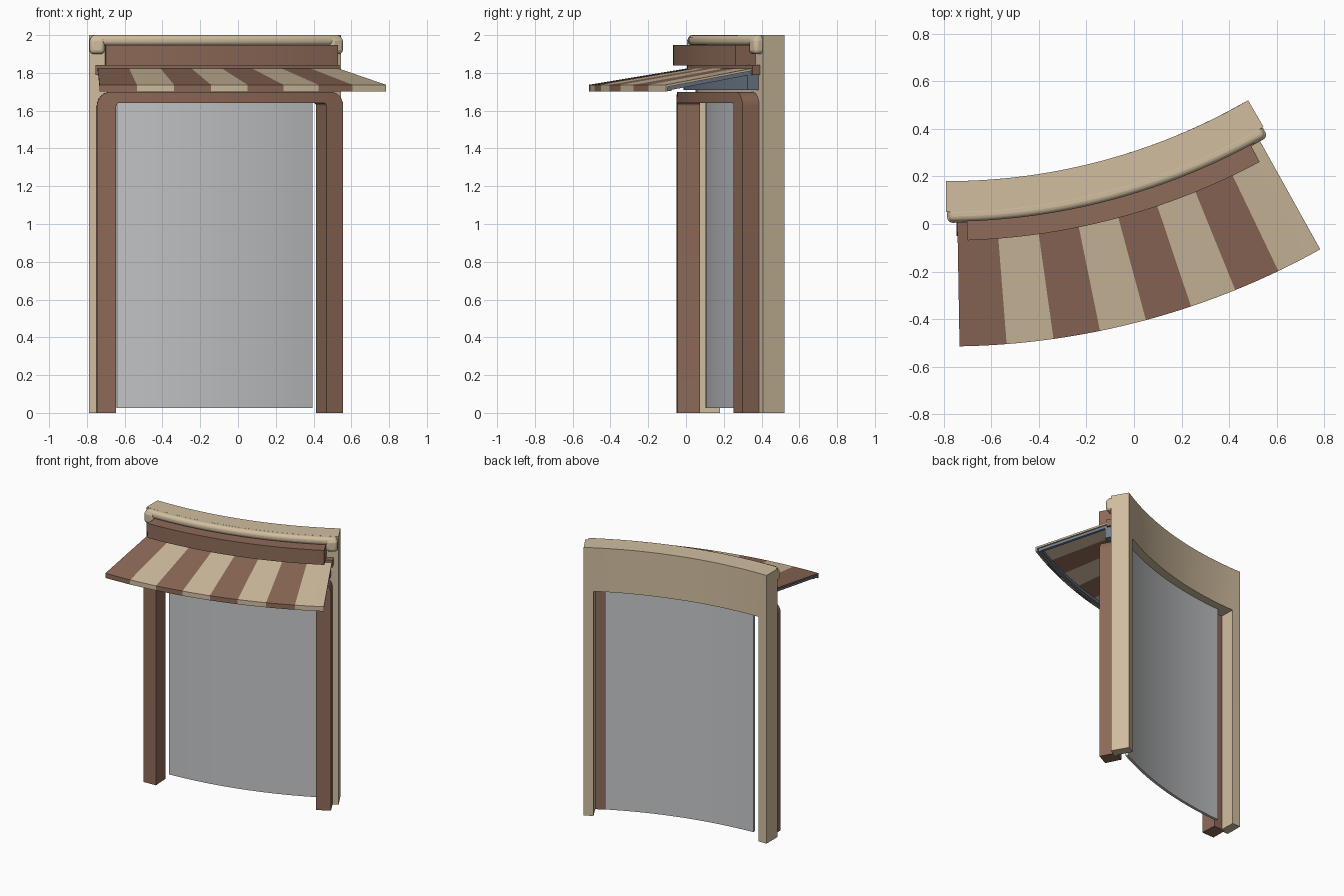
import bpy, bmesh, math

if "Cube" in bpy.data.objects:
    bpy.data.objects.remove(bpy.data.objects["Cube"])

# Everything follows one 30 degree arc around this centre
CX, CY = -0.79, 2.72


def mat(name, col):
    m = bpy.data.materials.new(name)
    m.diffuse_color = (*col, 1)
    m.use_nodes = True
    m.node_tree.nodes["Principled BSDF"].inputs["Base Color"].default_value = m.diffuse_color
    return m


BROWN = mat("brown", (0.27, 0.145, 0.098))
CREAM = mat("cream", (0.64, 0.515, 0.35))
PANEL = mat("panel_grey", (0.56, 0.57, 0.58))
METAL = mat("blue_grey_metal", (0.16, 0.205, 0.26))


def polar(a, r, z):
    t = math.radians(a)
    return (CX + r * math.sin(t), CY - r * math.cos(t), z)


def span(a, b, n):
    return [a + (b - a) * i / n for i in range(n + 1)]


def skin(name, sections, mats, rule=None, bevel=0):
    """Join equal cross-sections of (angle, radius, z) into a closed solid."""
    bm = bmesh.new()
    rings = [[bm.verts.new(polar(*p)) for p in s] for s in sections]
    k = len(rings[0])
    for i in range(len(rings) - 1):
        for j in range(k):
            f = bm.faces.new((rings[i][j], rings[i][(j + 1) % k],
                              rings[i + 1][(j + 1) % k], rings[i + 1][j]))
            f.material_index = rule(i) if rule else 0
    bm.faces.new(rings[0])
    bm.faces.new(rings[-1]).material_index = rule(len(rings) - 2) if rule else 0
    bmesh.ops.recalc_face_normals(bm, faces=bm.faces)
    me = bpy.data.meshes.new(name)
    bm.to_mesh(me)
    bm.free()
    for m in mats:
        me.materials.append(m)
    ob = bpy.data.objects.new(name, me)
    bpy.context.collection.objects.link(ob)
    if bevel:
        b = ob.modifiers.new("round", 'BEVEL')
        b.width, b.segments, b.limit_method = bevel, 4, 'ANGLE'
        b.angle_limit = math.radians(40)
    bpy.ops.object.select_all(action='DESELECT')
    ob.select_set(True)
    bpy.context.view_layer.objects.active = ob
    bpy.ops.object.shade_smooth_by_angle(angle=math.radians(35))
    return ob


def arc_profile(name, prof, a0, a1, mats, n=24, rule=None, bevel=0):
    return skin(name, [[(a, r, z) for r, z in prof] for a in span(a0, a1, n)],
                mats, rule, bevel)


def arc_box(name, r0, r1, z0, z1, a0, a1, m, n=24, bevel=0):
    return arc_profile(name, [(r0, z0), (r1, z0), (r1, z1), (r0, z1)],
                       a0, a1, [m], n, bevel=bevel)


def arch_path(a0, a1, top, radius, n=24, c=6):
    """Upside-down U path in (angle, z) with rounded top corners."""
    d = radius / 2.7 * 57.3
    pts = [(a0, 0)]
    ts = span(0, math.pi / 2, c)
    pts += [(a0 + d - d * math.cos(t), top - radius + radius * math.sin(t)) for t in ts]
    pts += [(a, top) for a in span(a0 + d, a1 - d, n)[1:-1]]
    pts += [(a1 - d + d * math.cos(t), top - radius + radius * math.sin(t)) for t in ts[::-1]]
    return pts + [(a1, 0)]


def arch(name, outer, inner, r0, r1, m):
    secs = [[(o[0], r0, o[1]), (o[0], r1, o[1]), (i[0], r1, i[1]), (i[0], r0, i[1])]
            for o, i in zip(outer, inner)]
    return skin(name, secs, [m])


# Wall surround with an opening: square-cornered arch
def square_path(a0, a1, top):
    return [(a0, 0)] + [(a, top) for a in span(a0, a1, 24)] + [(a1, 0)]


arch("wall_surround", square_path(0, 30, 2.0), square_path(1.5, 28.5, 1.675),
     2.54, 2.67, CREAM)

# Brown door frame with rounded upper corners
arch("door_frame", arch_path(0.9, 29.1, 1.70, 0.075), arch_path(3.0, 27.0, 1.64, 0.015),
     2.65, 2.77, BROWN)

# Curved grey panel behind the frame
arc_box("door_panel", 2.60, 2.62, 0.025, 1.68, 3.25, 26.9, PANEL)

# Rounded cream cornice with dropped ends
arc_box("cornice", 2.65, 2.71, 1.945, 2.0, 0.2, 29.8, CREAM, bevel=0.022)
for side, a in (("left", 0.1), ("right", 28.2)):
    arc_box("cornice_end_" + side, 2.65, 2.715, 1.90, 1.99, a, a + 1.7, CREAM, 2, 0.022)

# Sign board and awning mount
arc_box("sign_board", 2.66, 2.79, 1.84, 1.948, 1.85, 28.2, BROWN)
arc_box("awning_mount", 2.66, 2.715, 1.79, 1.842, 0.75, 29.25, BROWN)

# Striped awning: sloping sheet with a short front lip, eight stripes
arc_profile("awning",
            [(2.69, 1.828), (3.235, 1.737), (3.235, 1.702),
             (3.225, 1.702), (3.225, 1.726), (2.69, 1.815)],
            1.0, 29.1, [BROWN, CREAM], 32, rule=lambda i: (i // 4) % 2)

# Metal awning supports: wall rail, front rail and side arms
arc_box("awning_wall_rail", 2.66, 2.735, 1.71, 1.79, 1.3, 28.9, METAL)
arc_box("awning_front_rail", 3.195, 3.22, 1.705, 1.727, 1.2, 28.9, METAL)
for side, a in (("left", 1.2), ("right", 28.5)):
    skin("awning_arm_" + side,
         [[(a, r, z - 0.02), (a + 0.4, r, z - 0.02), (a + 0.4, r, z), (a, r, z)]
          for r, z in ((2.69, 1.814), (3.215, 1.727))], [METAL])
